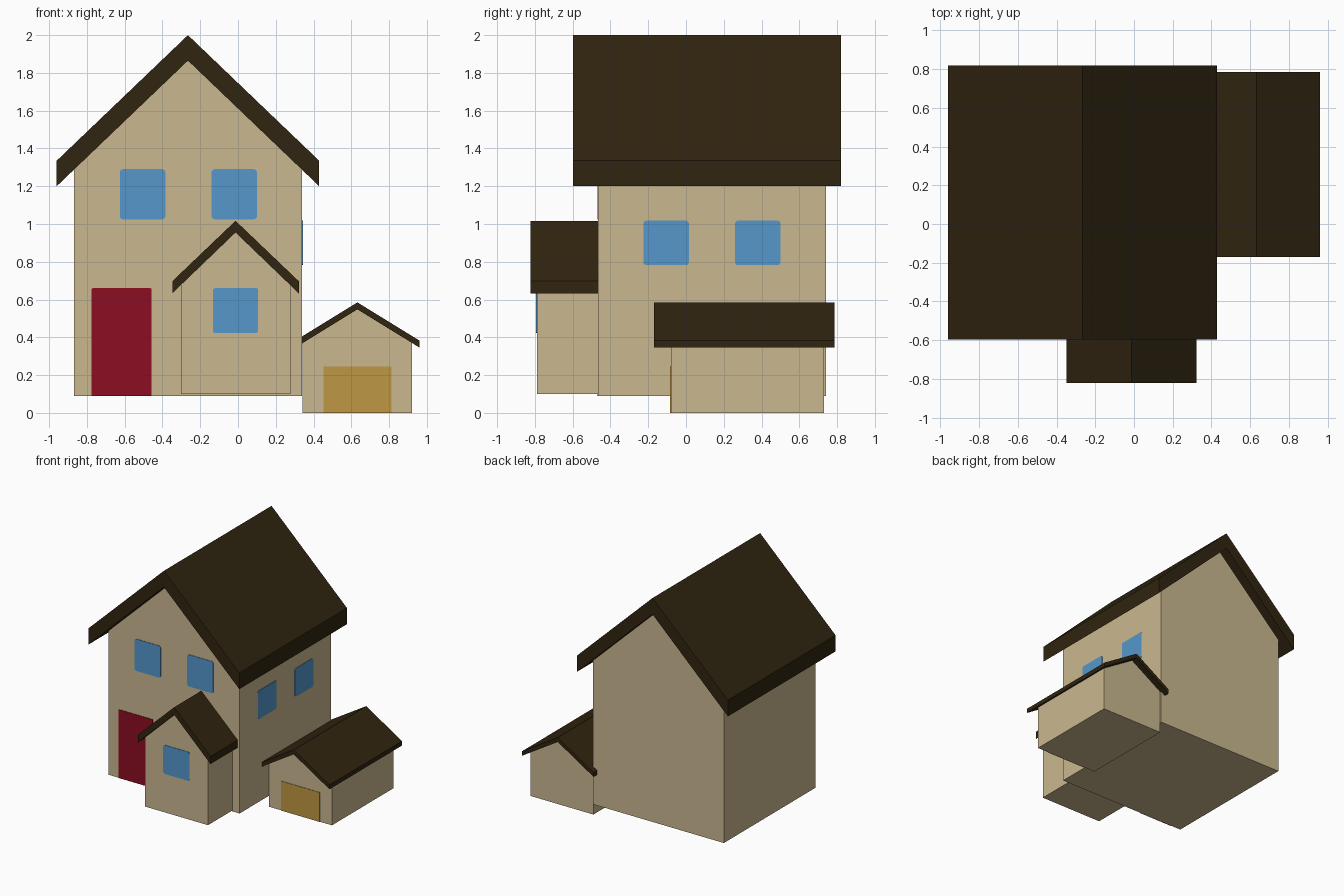
import bpy
import bmesh
from mathutils import Vector

cube = bpy.data.objects.get("Cube")
if cube:
    bpy.data.objects.remove(cube, do_unlink=True)


def make_material(name, colour):
    mat = bpy.data.materials.new(name)
    mat.use_nodes = True
    mat.diffuse_color = (*colour, 1)
    mat.node_tree.nodes["Principled BSDF"].inputs["Base Color"].default_value = (*colour, 1)
    return mat


WALL = make_material("cream wall", (0.59, 0.485, 0.28))
ROOF = make_material("dark brown roof", (0.03, 0.018, 0.005))
GLASS = make_material("blue glass", (0.091, 0.31, 0.6))
RED = make_material("red door paint", (0.265, 0.004, 0.016))
OCHRE = make_material("ochre door paint", (0.52, 0.31, 0.058))


def finish(name, bm, mat):
    bmesh.ops.recalc_face_normals(bm, faces=bm.faces)
    mesh = bpy.data.meshes.new(name)
    bm.to_mesh(mesh)
    bm.free()
    mesh.materials.append(mat)
    obj = bpy.data.objects.new(name, mesh)
    bpy.context.collection.objects.link(obj)
    return obj


def extrude_profile(name, profile, y0, y1, mat):
    """Extrude an (x, z) outline from y0 to y1."""
    bm = bmesh.new()
    face = bm.faces.new([bm.verts.new((x, y0, z)) for x, z in profile])
    ext = bmesh.ops.extrude_face_region(bm, geom=[face])
    verts = [g for g in ext["geom"] if isinstance(g, bmesh.types.BMVert)]
    bmesh.ops.translate(bm, verts=verts, vec=(0, y1 - y0, 0))
    return finish(name, bm, mat)


def gabled_block(name, walls, wall_y, base, ridge_x, half, roof_y, under, top):
    """Gabled walls under a bent slab roof; under and top give (ridge, eave) heights."""
    x0, x1 = walls
    slope = (under[0] - under[1]) / half

    def soffit(x):
        return under[0] - slope * abs(x - ridge_x)

    extrude_profile(name + "_walls", [(x0, base), (x1, base), (x1, soffit(x1)),
                                      (ridge_x, under[0]), (x0, soffit(x0))], *wall_y, WALL)
    left, right = ridge_x - half, ridge_x + half
    extrude_profile(name + "_roof", [(left, under[1]), (ridge_x, under[0]), (right, under[1]),
                                     (right, top[1]), (ridge_x, top[0]), (left, top[1])],
                    *roof_y, ROOF)


def plate(name, low, high, axis, mat, radius):
    """Thin panel between two corners, rounded along the edges through its thickness."""
    low, high = Vector(low), Vector(high)
    bm = bmesh.new()
    bmesh.ops.create_cube(bm, size=1)
    for v in bm.verts:
        v.co = Vector([(low[i] + high[i]) / 2 + v.co[i] * (high[i] - low[i]) for i in range(3)])
    if radius:
        edges = [e for e in bm.edges
                 if abs((e.verts[0].co - e.verts[1].co).normalized()[axis]) > 0.9]
        bmesh.ops.bevel(bm, geom=edges, offset=radius, segments=3, profile=0.5, affect="EDGES")
    return finish(name, bm, mat)


def front_plate(name, x0, x1, z0, z1, wall_y, mat, radius=0.015):
    plate(name, (x0, wall_y - 0.004, z0), (x1, wall_y + 0.004, z1), 1, mat, radius)


# Main house, front wing and garage
gabled_block("house", (-0.867, 0.34), (-0.465, 0.74), 0.09, -0.265, 0.695,
             (-0.597, 0.82), (1.865, 1.2), (2.0, 1.335))
gabled_block("wing", (-0.303, 0.277), (-0.79, -0.45), 0.1, -0.013, 0.335,
             (-0.822, -0.45), (0.955, 0.633), (1.017, 0.697))
gabled_block("garage", (0.342, 0.922), (-0.08, 0.73), 0.0, 0.632, 0.33,
             (-0.17, 0.785), (0.548, 0.345), (0.585, 0.382))

# Front windows
for side, x in (("right", -0.505), ("left", -0.02)):
    front_plate("upper_window_" + side, x - 0.12, x + 0.12, 1.025, 1.29, -0.465, GLASS)
front_plate("wing_window", -0.133, 0.107, 0.422, 0.662, -0.79, GLASS)

# Side windows
for place, y in (("front", -0.105), ("rear", 0.38)):
    plate("side_window_" + place, (0.336, y - 0.12, 0.782), (0.344, y + 0.12, 1.018),
          0, GLASS, 0.015)

# Doors
front_plate("front_door", -0.775, -0.458, 0.09, 0.66, -0.465, RED, 0.006)
front_plate("garage_door", 0.453, 0.812, 0.0, 0.245, -0.08, OCHRE, 0)
